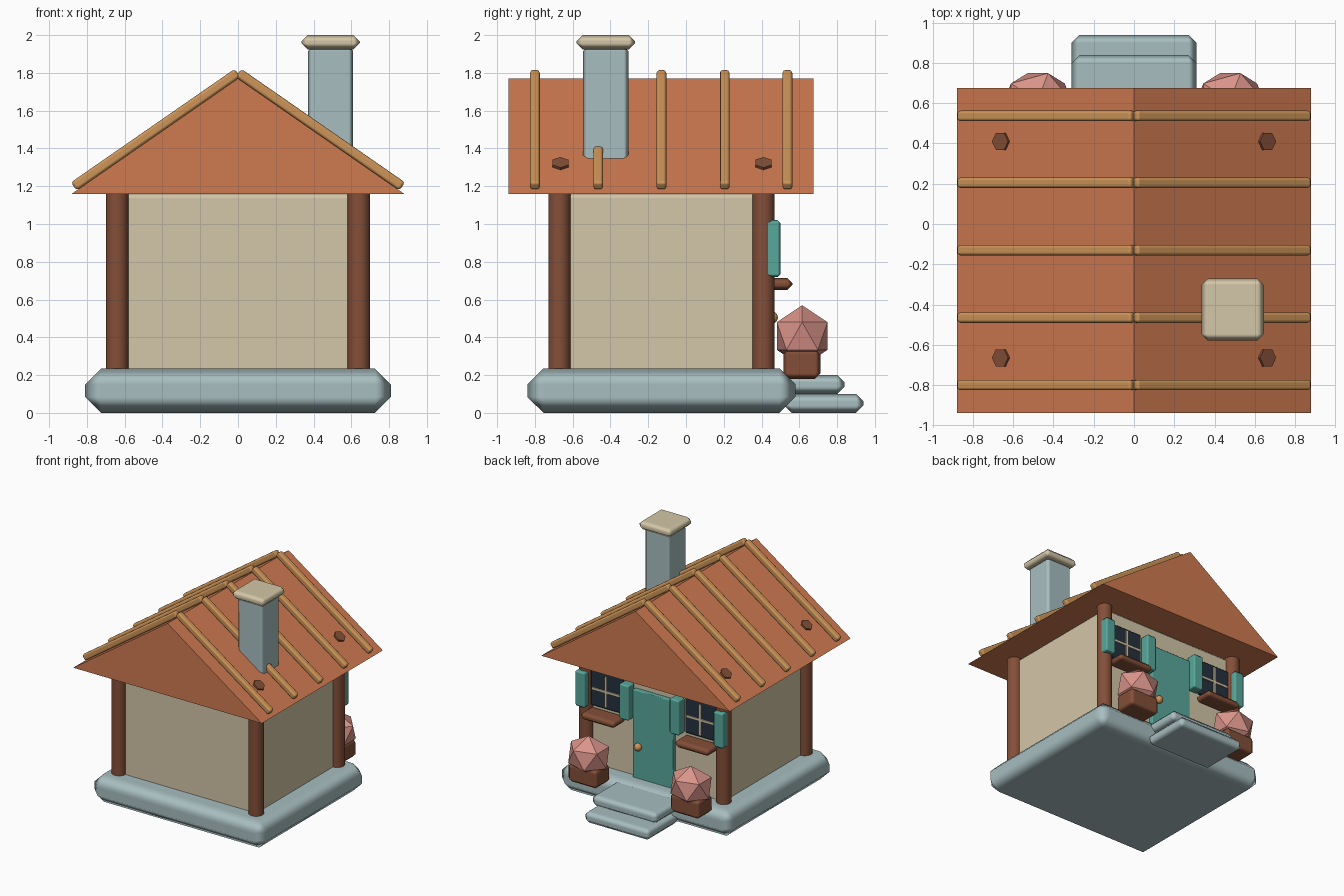
import bpy, bmesh, math
from mathutils import Matrix

if "Cube" in bpy.data.objects:
    bpy.data.objects.remove(bpy.data.objects["Cube"])


def material(name, r, g, b):
    lin = lambda c: ((c / 255 + 0.055) / 1.055) ** 2.4 if c > 10 else c / 3295
    m = bpy.data.materials.new(name)
    m.diffuse_color = (lin(r), lin(g), lin(b), 1)
    m.use_nodes = True
    m.node_tree.nodes["Principled BSDF"].inputs["Base Color"].default_value = m.diffuse_color
    return m


ROOF = material("terracotta", 207, 122, 80)
BATTEN = material("light_wood", 205, 148, 88)
WOOD = material("dark_wood", 132, 79, 56)
WALL = material("cream", 212, 199, 168)
STONE = material("blue_grey_stone", 168, 190, 192)
TEAL = material("teal", 88, 168, 156)
PINK = material("pink", 218, 148, 138)
GLASS = material("navy_glass", 36, 48, 62)


def finish(name, bm, mat, smooth=None):
    bmesh.ops.recalc_face_normals(bm, faces=bm.faces)
    me = bpy.data.meshes.new(name)
    bm.to_mesh(me)
    bm.free()
    me.materials.append(mat)
    ob = bpy.data.objects.new(name, me)
    bpy.context.collection.objects.link(ob)
    if smooth:
        bpy.ops.object.select_all(action='DESELECT')
        ob.select_set(True)
        bpy.context.view_layer.objects.active = ob
        bpy.ops.object.shade_smooth_by_angle(angle=math.radians(smooth))
    return ob


def box(name, x, y, z, mat, bevel=0.0, segments=1, turn=None):
    """Box from (min, max) pairs, chamfered, optionally moved by a matrix."""
    bm = bmesh.new()
    size = [b - a for a, b in (x, y, z)]
    mid = [(a + b) / 2 for a, b in (x, y, z)]
    bmesh.ops.create_cube(bm, size=1, matrix=Matrix.Translation(mid) @ Matrix.Diagonal((*size, 1)))
    if turn:
        bm.transform(turn)
    ob = finish(name, bm, mat, 60 if bevel else None)
    if bevel:
        mod = ob.modifiers.new("chamfer", 'BEVEL')
        mod.width, mod.segments = bevel, segments
        mod.harden_normals = True
    return ob


def cylinder(name, radius, depth, sides, mat, matrix, smooth=None):
    bm = bmesh.new()
    bmesh.ops.create_cone(bm, cap_ends=True, segments=sides, radius1=radius,
                          radius2=radius, depth=depth, matrix=matrix)
    return finish(name, bm, mat, smooth)


# Foundation and steps
box("foundation", (-0.81, 0.81), (-0.84, 0.58), (0, 0.235), STONE, 0.085)
box("lower_step", (-0.31, 0.31), (0.52, 0.94), (0, 0.10), STONE, 0.04)
box("upper_step", (-0.31, 0.31), (0.46, 0.84), (0.10, 0.20), STONE, 0.04)

# Walls and corner posts
box("walls", (-0.64, 0.64), (-0.67, 0.41), (0.2, 1.165), WALL, 0.03)
for x in (-0.64, 0.64):
    for y in (-0.67, 0.41):
        cylinder("corner_post", 0.059, 0.98, 16, WOOD, Matrix.Translation((x, y, 0.68)), 40)

# Roof prism
W, EAVE, RIDGE = 0.88, 1.16, 1.77
bm = bmesh.new()
ends = [[bm.verts.new((x, y, z)) for x, z in ((-W, EAVE), (W, EAVE), (0, RIDGE))]
        for y in (-0.94, 0.675)]
bm.faces.new(ends[0])
bm.faces.new(ends[1])
for i in range(3):
    j = (i + 1) % 3
    bm.faces.new((ends[0][i], ends[0][j], ends[1][j], ends[1][i]))
finish("roof", bm, ROOF)

# Roof battens and knots, laid out along each slope from the ridge
pitch = math.atan2(RIDGE - EAVE, W)
for side in (1, -1):
    slope = (Matrix.Diagonal((side, 1, 1, 1)) @ Matrix.Translation((0, 0, RIDGE))
             @ Matrix.Rotation(pitch, 4, 'Y'))
    for y in (-0.80, -0.465, -0.13, 0.205, 0.537):
        box("roof_batten", (-0.015, 1.04), (y - 0.026, y + 0.026), (0.0, 0.052),
            BATTEN, 0.016, 2, slope)
    for y in (-0.665, 0.41):
        cylinder("roof_knot", 0.049, 0.03, 6, WOOD,
                 slope @ Matrix.Translation((0.80, y, 0.0)) @ Matrix.Rotation(math.pi / 2, 4, 'Z'))

# Chimney
box("chimney", (0.37, 0.61), (-0.545, -0.305), (1.2, 1.94), STONE, 0.025)
box("chimney_cap", (0.335, 0.645), (-0.58, -0.27), (1.925, 2.0), WALL, 0.033)

# Door and knob
box("door", (-0.19, 0.19), (0.40, 0.445), (0.22, 0.975), TEAL, 0.008)
bm = bmesh.new()
bmesh.ops.create_uvsphere(bm, u_segments=12, v_segments=8, radius=0.032,
                          matrix=Matrix.Translation((0.13, 0.455, 0.505)))
finish("door_knob", bm, BATTEN, 60)

for side in (1, -1):
    c = 0.44 * side
    # Window with glazing bars, shutters and sill
    box("window_pane", (c - 0.15, c + 0.15), (0.40, 0.436), (0.73, 1.03), GLASS, 0.012)
    box("window_bar_upright", (c - 0.01, c + 0.01), (0.42, 0.445), (0.75, 1.01), WALL)
    box("window_bar_across", (c - 0.13, c + 0.13), (0.42, 0.445), (0.87, 0.89), WALL)
    for s in (-0.205, 0.205):
        box("shutter", (c + s - 0.048, c + s + 0.048), (0.41, 0.50), (0.72, 1.02), TEAL, 0.015)
    box("window_sill", (c - 0.165, c + 0.165), (0.40, 0.565), (0.65, 0.715), WOOD, 0.03)

    # Planter with bush
    p = 0.478 * side
    box("planter", (p - 0.14, p + 0.14), (0.515, 0.712), (0.18, 0.338), WOOD, 0.03)
    bm = bmesh.new()
    bmesh.ops.create_icosphere(bm, subdivisions=1, radius=1,
                               matrix=Matrix.Translation((p, 0.615, 0.407))
                               @ Matrix.Diagonal((0.185, 0.158, 0.163, 1)))
    finish("bush", bm, PINK)
